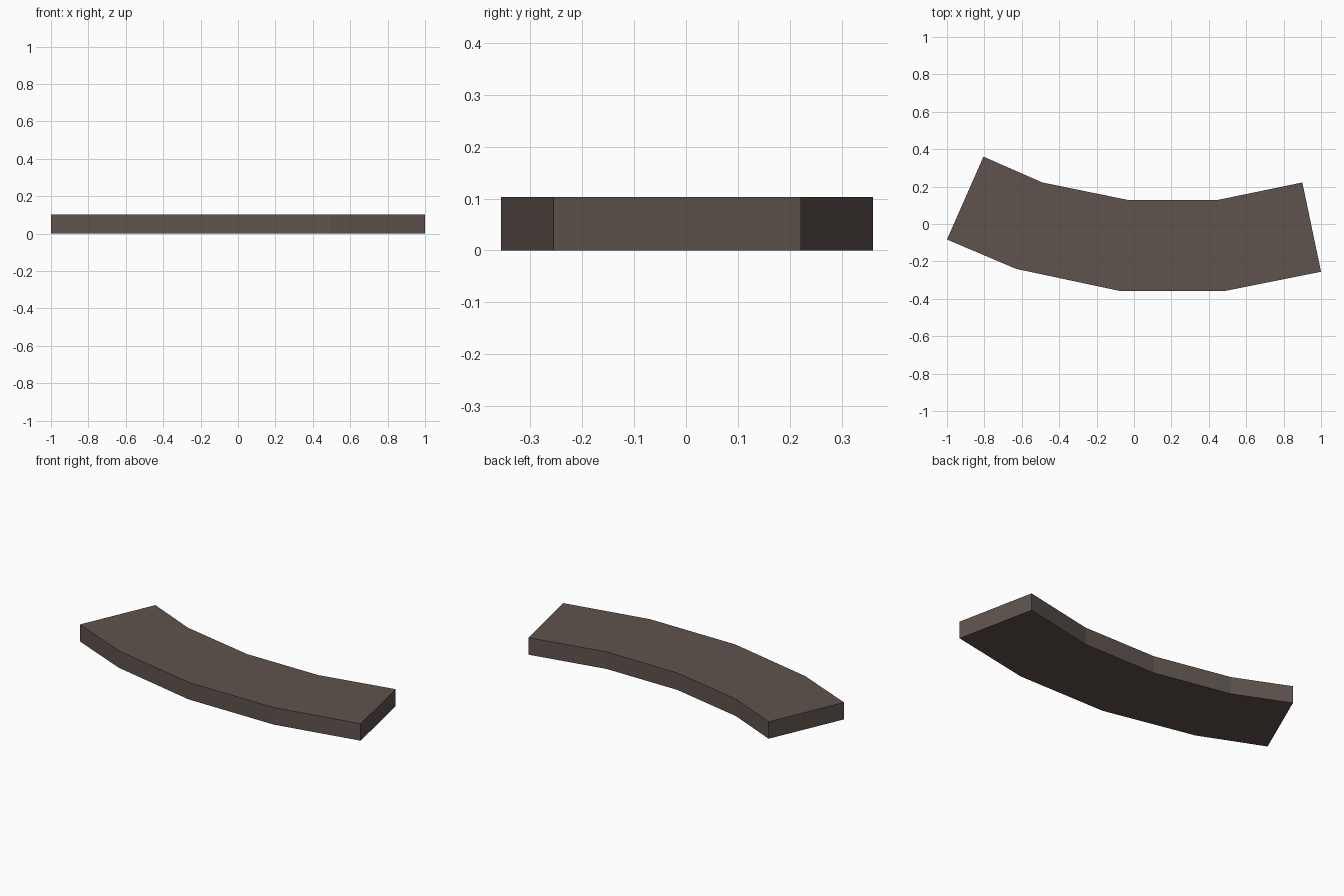
import bpy
import bmesh

cube = bpy.data.objects.get("Cube")
if cube:
    bpy.data.objects.remove(cube, do_unlink=True)

THICKNESS = 0.103

# Flat dark stone colour
stone = bpy.data.materials.new("dark brown stone")
stone.use_nodes = True
colour = (0.115, 0.088, 0.076, 1)
stone.diffuse_color = colour
bsdf = stone.node_tree.nodes["Principled BSDF"]
bsdf.inputs["Base Color"].default_value = colour
bsdf.inputs["Roughness"].default_value = 0.9

# Outline of the curved slab: outer and inner edge, both from left to right
outer = [(-1, -0.083), (-0.63, -0.24), (-0.08, -0.357), (0.49, -0.357), (1, -0.255)]
inner = [(-0.805, 0.36), (-0.49, 0.222), (-0.03, 0.128), (0.445, 0.128), (0.9, 0.222)]

bm = bmesh.new()
front = [bm.verts.new((x, y, 0)) for x, y in outer]
back = [bm.verts.new((x, y, 0)) for x, y in inner]

# One quad per straight segment, then raise the strip into a solid
segments = [bm.faces.new((front[i], front[i + 1], back[i + 1], back[i]))
            for i in range(len(front) - 1)]
raised = bmesh.ops.extrude_face_region(bm, geom=segments, use_keep_orig=True)
top = [v for v in raised["geom"] if isinstance(v, bmesh.types.BMVert)]
bmesh.ops.translate(bm, verts=top, vec=(0, 0, THICKNESS))
bmesh.ops.recalc_face_normals(bm, faces=bm.faces)

mesh = bpy.data.meshes.new("curved_slab")
bm.to_mesh(mesh)
bm.free()
mesh.materials.append(stone)
slab = bpy.data.objects.new("curved_slab", mesh)
bpy.context.collection.objects.link(slab)
